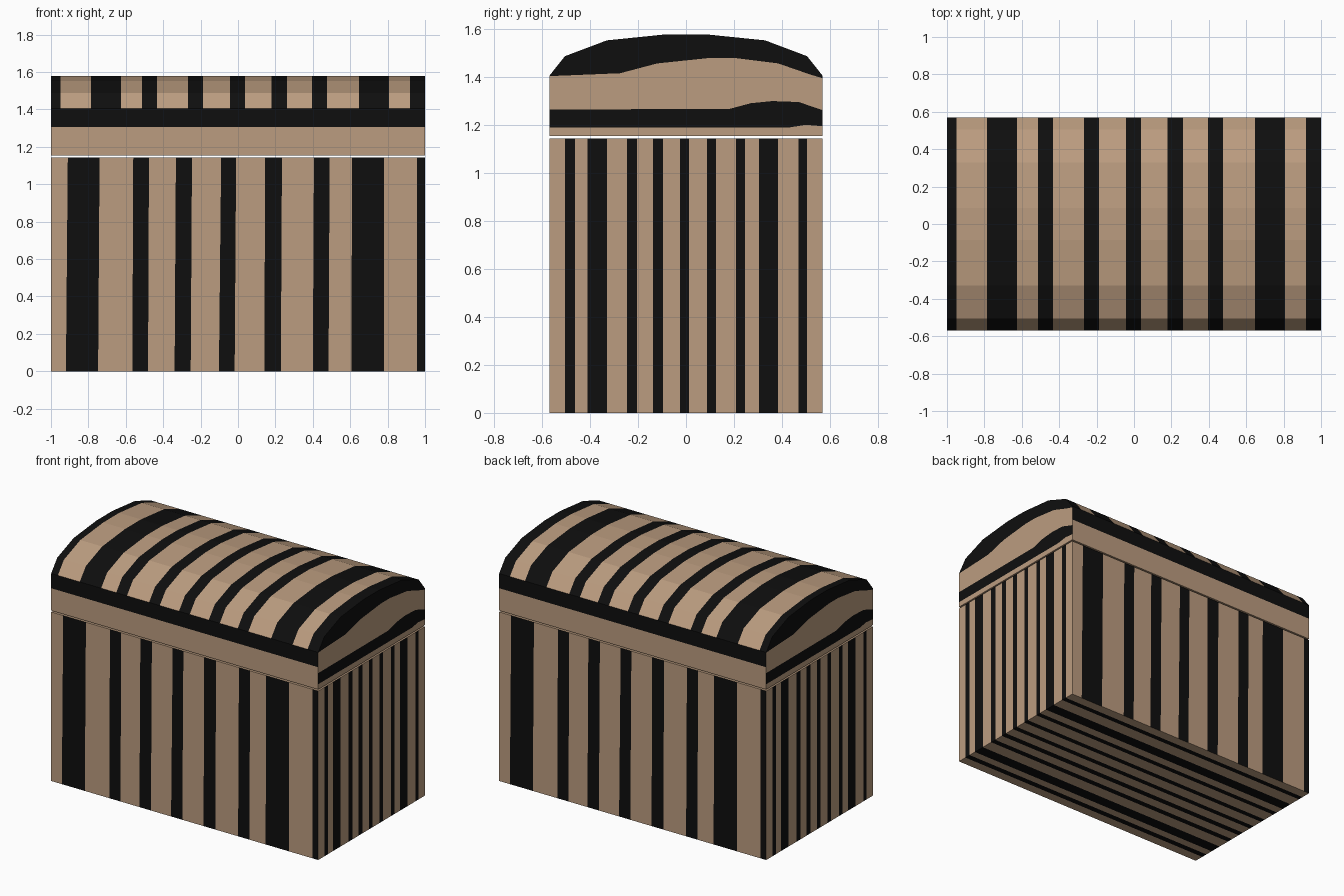
import bpy, bmesh
from mathutils import Vector

if "Cube" in bpy.data.objects:
    bpy.data.objects.remove(bpy.data.objects["Cube"])

W, D = 1.0, 0.57            # half length, half depth
BODY_TOP, LID_BOT = 1.144, 1.154
TAN, BLACK = 0, 1


def material(name, rgb):
    m = bpy.data.materials.new(name)
    m.diffuse_color = (*rgb, 1)
    m.use_nodes = True
    m.node_tree.nodes["Principled BSDF"].inputs["Base Color"].default_value = m.diffuse_color
    return m


MATS = [material("tan wood", (0.50, 0.335, 0.215)),
        material("black paint", (0.0045, 0.0045, 0.0045))]


def face(bm, pts, mat, centre):
    """Add one flat face, turned outward from the centre."""
    f = bm.faces.new([bm.verts.new(p) for p in pts])
    f.material_index = mat
    f.normal_update()
    if f.normal.dot(f.calc_center_median() - centre) < 0:
        f.normal_flip()


def finish(bm, name):
    bmesh.ops.remove_doubles(bm, verts=bm.verts, dist=0.0002)
    me = bpy.data.meshes.new(name)
    bm.to_mesh(me)
    bm.free()
    for m in MATS:
        me.materials.append(m)
    bpy.context.collection.objects.link(bpy.data.objects.new(name, me))


def lerp_line(line, y):
    """Height of a polyline of (y, z) points at y."""
    for (y0, z0), (y1, z1) in zip(line, line[1:]):
        if y <= y1 + 1e-6:
            return z0 + (z1 - z0) * (y - y0) / (y1 - y0)
    return line[-1][1]


# Stripe borders, alternating tan / black, starting with tan
front_top = [-1, -.91, -.74, -.56, -.476, -.332, -.246, -.09, -.01,
             .144, .235, .406, .49, .61, .78, .957, 1]
front_lean = [0, .01, .008, .005, .005, .007, .007, .012, .008,
              .002, .006, .006, .006, .004, 0, 0, 0]
side = [-D, -.505, -.463, -.41, -.33, -.246, -.205, -.138, -.096, -.025, .0125,
        .088, .125, .209, .246, .305, .384, .468, .505, D]
# Roof borders start with black
roof = [-1, -.95, -.786, -.626, -.513, -.433, -.267, -.187, -.043, .037,
        .18, .262, .396, .476, .647, .807, .92, 1]

# Body: striped walls (each side is the other turned by 180 degrees) and floor
bm = bmesh.new()
c = Vector((0, 0, BODY_TOP / 2))
for s in (1, -1):
    for i in range(len(front_top) - 1):
        t0, t1 = front_top[i:i + 2]
        b0, b1 = t0 - front_lean[i], t1 - front_lean[i + 1]
        face(bm, [(s * b0, -s * D, 0), (s * b1, -s * D, 0),
                  (s * t1, -s * D, BODY_TOP), (s * t0, -s * D, BODY_TOP)], i % 2, c)
    for i, (y0, y1) in enumerate(zip(side, side[1:])):
        face(bm, [(s * W, s * y0, 0), (s * W, s * y1, 0),
                  (s * W, s * y1, BODY_TOP), (s * W, s * y0, BODY_TOP)], i % 2, c)
for i, (y0, y1) in enumerate(zip(side, side[1:])):
    face(bm, [(-W, y0, 0), (W, y0, 0), (W, y1, 0), (-W, y1, 0)], i % 2, c)
face(bm, [(-W, -D, BODY_TOP), (W, -D, BODY_TOP), (W, D, BODY_TOP), (-W, D, BODY_TOP)], TAN, c)
finish(bm, "chest_body")

# Lid: faceted arch with bands across it
half = [(-D, 1.405), (-.505, 1.487), (-.33, 1.553), (-.085, 1.578)]
arch = half + [(-y, z) for y, z in reversed(half)]
bm = bmesh.new()
c = Vector((0, 0, 1.35))
for (y0, z0), (y1, z1) in zip(arch, arch[1:]):
    for i, (x0, x1) in enumerate(zip(roof, roof[1:])):
        face(bm, [(x0, y0, z0), (x1, y0, z0), (x1, y1, z1), (x0, y1, z1)], (i + 1) % 2, c)

# Lid rim, front and back: tan below, black above
for y in (-D, D):
    for z0, z1, m in ((LID_BOT, 1.305, TAN), (1.305, 1.405, BLACK)):
        face(bm, [(-W, y, z0), (W, y, z0), (W, y, z1), (-W, y, z1)], m, c)
face(bm, [(-W, -D, LID_BOT), (W, -D, LID_BOT), (W, D, LID_BOT), (-W, D, LID_BOT)], TAN, c)

# Lid ends: wavy layers between curves of (y, z)
layers = [
    [(-D, LID_BOT), (D, LID_BOT)],
    [(-D, 1.19), (.43, 1.19), (.5, 1.201), (D, 1.195)],
    [(-D, 1.265), (.18, 1.267), (.27, 1.291), (.36, 1.3), (.47, 1.296), (D, 1.262)],
    [(-D, 1.404), (-.275, 1.416), (-.12, 1.457), (.1, 1.48), (.2, 1.48),
     (.384, 1.457), (.52, 1.41), (D, 1.395)],
    arch]
ys = sorted({y for line in layers for y, z in line})
for s in (1, -1):
    for k, (low, high) in enumerate(zip(layers, layers[1:])):
        for y0, y1 in zip(ys, ys[1:]):
            face(bm, [(s * W, s * y0, lerp_line(low, y0)), (s * W, s * y1, lerp_line(low, y1)),
                      (s * W, s * y1, lerp_line(high, y1)), (s * W, s * y0, lerp_line(high, y0))],
                 k % 2, c)
finish(bm, "chest_lid")
